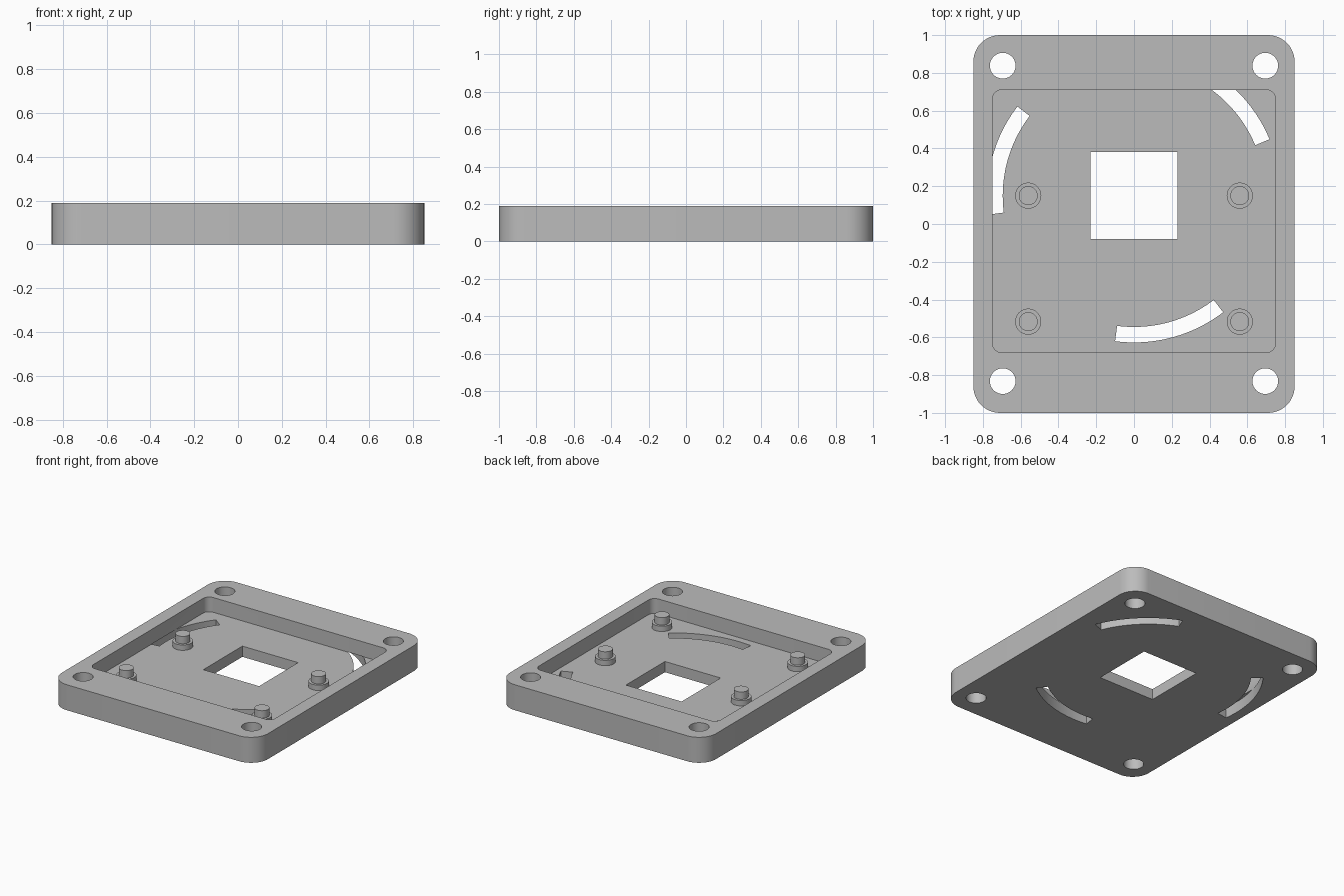
import bpy, bmesh, math

cube = bpy.data.objects.get("Cube")
if cube:
    bpy.data.objects.remove(cube, do_unlink=True)

HEIGHT, FLOOR = 0.19, 0.08
CX, CY = 0.0, 0.15          # centre of the square window and the arc slots

grey = bpy.data.materials.new("plain grey")
grey.use_nodes = True
grey.diffuse_color = (0.5, 0.5, 0.5, 1)
grey.node_tree.nodes["Principled BSDF"].inputs["Base Color"].default_value = (0.5, 0.5, 0.5, 1)


def arc(cx, cy, r, a0, a1, n):
    """Points on an arc, angles in degrees."""
    return [(cx + r * math.cos(math.radians(a0 + (a1 - a0) * i / n)),
             cy + r * math.sin(math.radians(a0 + (a1 - a0) * i / n))) for i in range(n + 1)]


def circle(cx, cy, r, n=48):
    return arc(cx, cy, r, 0, 360, n)[:-1]


def rounded_rect(x0, x1, y0, y1, r, n=12):
    corners = [(x1 - r, y1 - r), (x0 + r, y1 - r), (x0 + r, y0 + r), (x1 - r, y0 + r)]
    return [p for i, c in enumerate(corners) for p in arc(*c, r, 90 * i, 90 * i + 90, n)]


def solid(name, prisms):
    """One object from upright prisms given as (outline, bottom, top)."""
    bm = bmesh.new()
    for outline, z0, z1 in prisms:
        low = [bm.verts.new((x, y, z0)) for x, y in outline]
        high = [bm.verts.new((x, y, z1)) for x, y in outline]
        bm.faces.new(low[::-1])
        bm.faces.new(high)
        for i in range(len(low)):
            j = (i + 1) % len(low)
            bm.faces.new((low[i], low[j], high[j], high[i]))
    mesh = bpy.data.meshes.new(name)
    bm.to_mesh(mesh)
    bm.free()
    mesh.materials.append(grey)
    obj = bpy.data.objects.new(name, mesh)
    bpy.context.collection.objects.link(obj)
    return obj


def activate(obj):
    bpy.ops.object.select_all(action='DESELECT')
    obj.select_set(True)
    bpy.context.view_layer.objects.active = obj


def cut(obj, cutter):
    cutter.hide_render = True
    mod = obj.modifiers.new("cut", 'BOOLEAN')
    mod.operation, mod.solver, mod.object = 'DIFFERENCE', 'EXACT', cutter
    activate(obj)
    bpy.ops.object.modifier_apply(modifier=mod.name)
    bpy.data.objects.remove(cutter, do_unlink=True)


# Base plate with a shallow tray
plate = solid("base_plate", [(rounded_rect(-0.85, 0.85, -1, 1, 0.14), 0, HEIGHT)])
cut(plate, solid("tray_cutter", [(rounded_rect(-0.75, 0.75, -0.68, 0.71, 0.05), FLOOR, 0.4)]))

# Corner screw holes and square window go right through
openings = [(circle(sx * 0.695, y, 0.068), -0.2, 0.4) for sx in (-1, 1) for y in (-0.832, 0.838)]
openings.append(([(CX - 0.23, CY - 0.23), (CX + 0.23, CY - 0.23),
                  (CX + 0.23, CY + 0.23), (CX - 0.23, CY + 0.23)], -0.2, 0.4))
# Three curved slots pass through the floor and run under the rim
for k in range(3):
    a = 22.6 + 120 * k
    outline = arc(CX, CY, 0.777, a, a + 44.8, 24) + arc(CX, CY, 0.695, a + 44.8, a, 24)
    openings.append((outline, -0.2, FLOOR + 0.0005))
cut(plate, solid("opening_cutter", openings))

# Stepped mounting posts on the tray floor
parts = [plate]
for side, x in (("left", 0.56), ("right", -0.56)):
    for end, y in (("back", 0.15), ("front", -0.517)):
        parts.append(solid(f"post_collar_{end}_{side}", [(circle(x, y, 0.069), FLOOR, 0.12)]))
        parts.append(solid(f"post_pin_{end}_{side}", [(circle(x, y, 0.05), 0.12, 0.175)]))

for obj in parts:
    activate(obj)
    bpy.ops.object.shade_smooth_by_angle(angle=math.radians(30))
